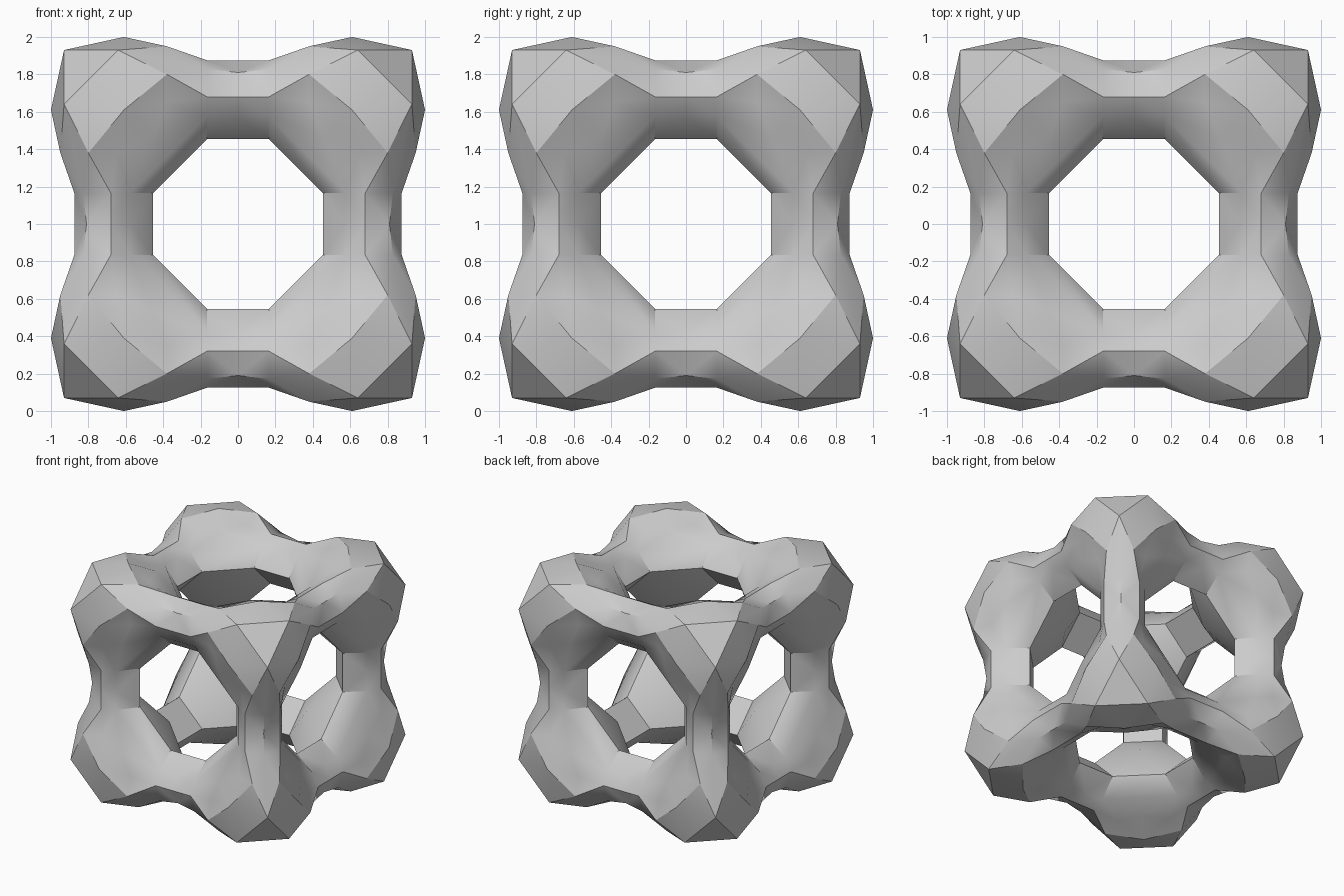
import bpy, bmesh, math
from itertools import permutations, product

if "Cube" in bpy.data.objects:
    bpy.data.objects.remove(bpy.data.objects["Cube"])

# Key points of one wedge; strut runs along x, front face is at large y
S = 0.165
R0, R = (0, .81, .81), (S, .828, .828)      # outer ridge of the strut
C0, C = (0, .875, .68), (S, .875, .68)      # outer edge of the strut
Q0, Q = (0, .82, .575), (S, .82, .575)      # rim of the hole
P0, P = (0, .67, .455), (S, .67, .455)      # inner edge of the strut
A, D = (.38, .95, .80), (.38, .90, .65)     # flare towards the corner
T, F = (.64, .93, .93), (.61, 1.0, .61)     # corner cap and face peak
G = (.46, .915, .46)                        # rounding between peak and hole
N = (.38, .38, .38)                         # inner corner point


def yz(p):
    return (p[0], p[2], p[1])


def xz(p):
    return (p[2], p[1], p[0])


wedge = [
    (R0, C0, C, R), (C0, Q0, Q, C), (Q0, P0, P, Q), (P0, P, yz(P), yz(P0)),  # strut
    (R, C, A), (C, D, A), (R, A, T, yz(A)),                                  # flare
    (A, D, F), (A, F, T), (F, T, xz(T)), (T, xz(T), yz(xz(T))),              # corner
    (C, Q, D), (D, G, F), (D, Q, G), (G, Q, xz(Q)), (Q, P, xz(P), xz(Q)),    # hole side
    (P, yz(P), N), (P, xz(P), N),                                            # inner fan
]

# Repeat the wedge over all axis orders and mirrored octants
bm = bmesh.new()
verts, done = {}, set()


def vert(p):
    key = tuple(round(c, 4) + 0.0 for c in p)
    if key not in verts:
        verts[key] = bm.verts.new((key[0], key[1], key[2] + 1))
    return verts[key]


for order in permutations(range(3)):
    for sign in product((1, -1), repeat=3):
        for face in wedge:
            vs = [vert([p[order[i]] * sign[i] for i in range(3)]) for p in face]
            if frozenset(vs) not in done:
                done.add(frozenset(vs))
                bm.faces.new(vs)
bmesh.ops.recalc_face_normals(bm, faces=bm.faces)

mesh = bpy.data.meshes.new("cube_frame")
bm.to_mesh(mesh)
bm.free()
frame = bpy.data.objects.new("cube_frame", mesh)
bpy.context.collection.objects.link(frame)

grey = bpy.data.materials.new("light_grey")
grey.diffuse_color = (.6, .6, .6, 1)
grey.use_nodes = True
grey.node_tree.nodes["Principled BSDF"].inputs["Base Color"].default_value = grey.diffuse_color
mesh.materials.append(grey)

bpy.context.view_layer.objects.active = frame
frame.select_set(True)
bpy.ops.object.shade_smooth_by_angle(angle=math.radians(32))
